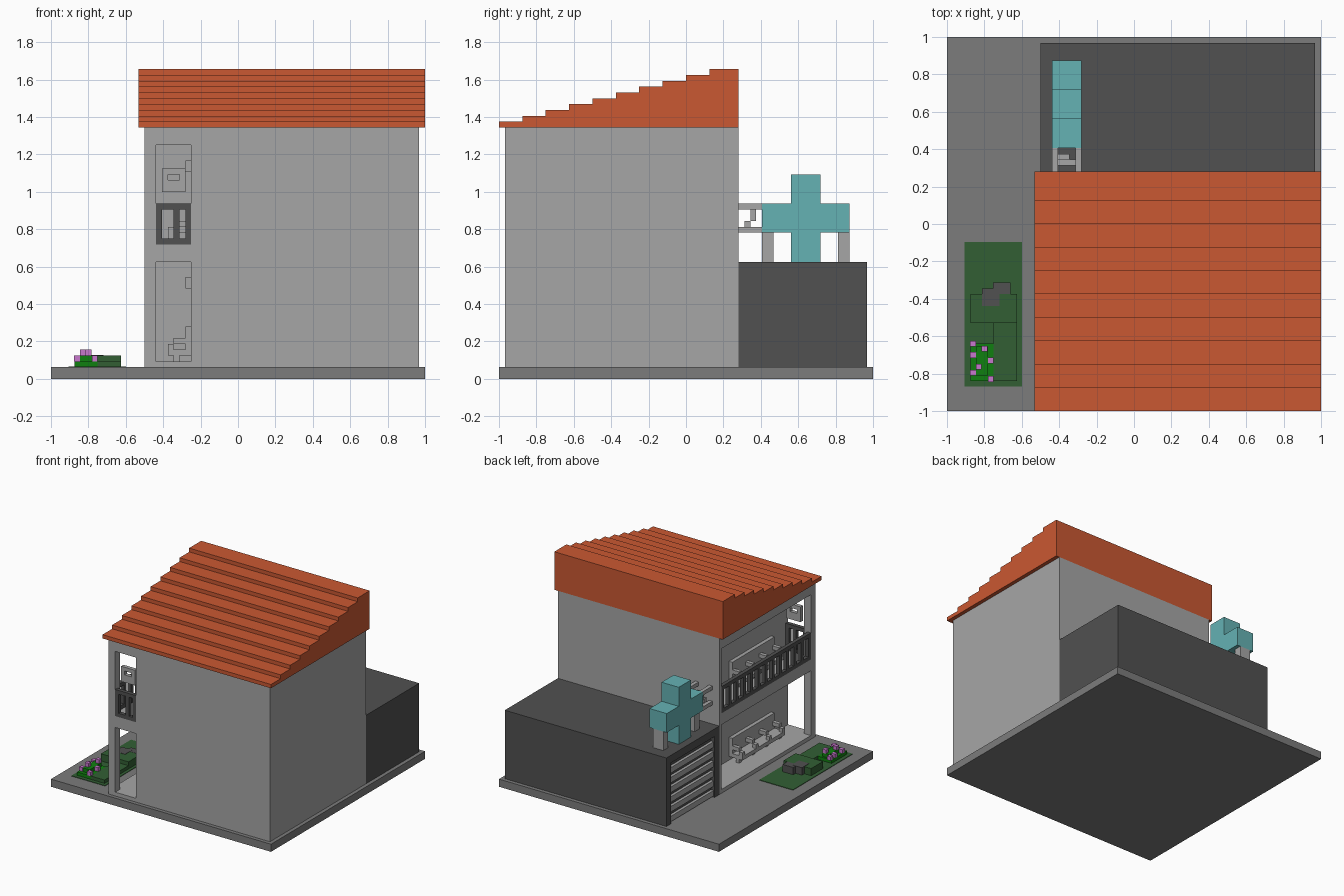
import bpy, bmesh

if "Cube" in bpy.data.objects:
    bpy.data.objects.remove(bpy.data.objects["Cube"])

V = 0.03125  # basic grid step


def mat(name, r, g, b):
    m = bpy.data.materials.new(name)
    m.diffuse_color = (r, g, b, 1)
    m.use_nodes = True
    m.node_tree.nodes["Principled BSDF"].inputs["Base Color"].default_value = m.diffuse_color
    return m


PAVE = mat("paving_gray", .20, .20, .20)
WALL = mat("wall_light_gray", .38, .38, .38)
DARK = mat("dark_gray", .082, .082, .082)
ROOF = mat("roof_orange", .59, .098, .032)
TEAL = mat("sign_teal", .13, .445, .456)
BUSH = mat("bush_dark_green", .032, .114, .034)
LEAF = mat("leaf_bright_green", .005, .216, .005)
PINK = mat("flower_pink", .578, .188, .61)


def finish(name, bm, material):
    bmesh.ops.recalc_face_normals(bm, faces=bm.faces)
    me = bpy.data.meshes.new(name)
    bm.to_mesh(me)
    bm.free()
    me.materials.append(material)
    ob = bpy.data.objects.new(name, me)
    bpy.context.collection.objects.link(ob)
    return ob


def boxes(name, material, *specs):
    """One object made of boxes given as (x0, x1, y0, y1, z0, z1)."""
    bm = bmesh.new()
    for x0, x1, y0, y1, z0, z1 in specs:
        vs = bmesh.ops.create_cube(bm, size=1)["verts"]
        for v in vs:
            v.co = (x0 + (v.co.x + .5) * (x1 - x0),
                    y0 + (v.co.y + .5) * (y1 - y0),
                    z0 + (v.co.z + .5) * (z1 - z0))
    return finish(name, bm, material)


def extrude_x(name, material, profile, x0, x1):
    """Extrude a (y, z) outline along x."""
    bm = bmesh.new()
    f = bm.faces.new([bm.verts.new((x0, y, z)) for y, z in profile])
    r = bmesh.ops.extrude_face_region(bm, geom=[f])
    for v in r["geom"]:
        if isinstance(v, bmesh.types.BMVert):
            v.co.x = x1
    return finish(name, bm, material)


G = 2 * V                      # top of the ground slab
F, B = -.96875, .28125         # front and back of the house
W, E, IN = -.5, .96875, -.25   # west wall, east wall, inner porch wall
PX, PY = W + 2 * V, F + 2 * V  # pillar inner corner
TOP = 1.34375

# Ground slab
boxes("ground_slab", PAVE, (-1, 1, -1, 1, 0, G))

# House body, open porch and balcony on the west side
boxes("house_body", WALL, (IN, E, F, B, G, TOP))
boxes("porch_back_wall", WALL, (W, IN, B - V, B, G, TOP))
boxes("corner_pillar", WALL, (W, PX, F, PY, G, TOP))
for name, z0, z1 in (("porch_floor", G, G + V), ("balcony_floor", .625, .71875),
                     ("porch_ceiling", 1.25, TOP)):
    boxes(name, WALL, (W, IN, F, B - V, z0, z1))

# Stepped roof
prof = [(B, TOP), (-1, TOP)]
for i in range(10):
    y0 = -1 + .125 * i
    y1 = B if i == 9 else y0 + .125
    z = TOP + V * (i + 1)
    prof += [(y0, z), (y1, z)]
extrude_x("stepped_roof", ROOF, prof, W - V, 1)

# Balcony railings
R0, R1 = .71875, .9375
boxes("front_railing", DARK,
      (PX, IN, F, F + V, R0, R0 + V), (PX, IN, F, F + V, R1 - V, R1),
      *[(PX + k * V, PX + (k + 1) * V, F, F + V, R0 + V, R1 - V) for k in (0, 3, 5)])
boxes("side_railing", DARK,
      (W, W + V, PY, B - V, R0, R0 + V), (W, W + V, PY, B - V, R1 - V, R1),
      *[(W, W + V, PY + 3 * k * V, PY + (3 * k + 1) * V, R0 + V, R1 - V)
        for k in range(13)])

# Benches and wall lamps on both floors
for label, z in (("lower", G + V), ("upper", .71875)):
    b0, b1 = -.75, -.2
    parts = [(IN - V, IN, b0, b1, z + 2 * V, z + 6 * V),
             (IN - 4 * V, IN, b0, b1, z + V, z + 2 * V)]
    for k in range(4):
        y = b0 + k * (b1 - b0 - V) / 3
        parts += [(IN - 3 * V, IN - V, y, y + V, z + 3 * V, z + 4 * V),
                  (IN - 4 * V, IN - 3 * V, y, y + V, z + 2 * V, z + 3 * V),
                  (IN - 3 * V, IN - 2 * V, y, y + V, z, z + V)]
    boxes(label + "_bench", WALL, *parts)
    boxes(label + "_wall_lamp", WALL, (IN - V, IN, -.5, -.44, z + .39, z + .45))

# Hanging frame above the front railing
hx0, hx1, hz0, hz1 = -.40625, -.28125, 1.0, 1.125
hy = (F + V, F + 2 * V)
boxes("hanging_frame", WALL,
      (hx0, hx1, *hy, hz0, hz0 + 2 * V), (hx0, hx1, *hy, hz1 - V, hz1),
      (hx0, hx0 + V, *hy, hz0 + 2 * V, hz1 - V), (hx1 - V, hx1, *hy, hz0 + 2 * V, hz1 - V))

# Garage with a recessed slatted door on the west side
GB, GT = .96875, .625
boxes("garage_body", DARK, (W + V, E, B, GB, G, GT))
boxes("garage_door_frame", DARK,
      (W, W + V, B, B + 2 * V, G, GT), (W, W + V, GB - 2 * V, GB, G, GT),
      (W, W + V, B + 2 * V, GB - 2 * V, GT - 2 * V, GT))
boxes("garage_door_slats", WALL,
      *[(W + .008, W + V, B + 2 * V, GB - 2 * V, G + .01 + k * .08, G + .055 + k * .08)
        for k in range(6)])

# Cross sign on the garage roof
cx = (-.4375, -.28125)
ys, zs = (.40625, .5625, .71875, .875), (.625, .78125, .9375, 1.09375)
extrude_x("cross_sign", TEAL,
          [(ys[1], zs[0]), (ys[2], zs[0]), (ys[2], zs[1]), (ys[3], zs[1]),
           (ys[3], zs[2]), (ys[2], zs[2]), (ys[2], zs[3]), (ys[1], zs[3]),
           (ys[1], zs[2]), (ys[0], zs[2]), (ys[0], zs[1]), (ys[1], zs[1])], *cx)
boxes("sign_legs", WALL,
      *[(-.40625, -.3125, y, y + 2 * V, .625, zs[1]) for y in (ys[0], ys[3] - 2 * V)])

# Bracket joining the sign to the house wall
arms = [(x, x + V, B, ys[0], z, z + V)
        for x in (cx[0], cx[1] - V) for z in (zs[1], zs[2] - V)]
boxes("sign_bracket", WALL, *arms,
      (cx[0] + V, cx[1] - V, B + V, B + 2 * V, zs[1] + V, zs[1] + 2 * V),
      (cx[0] + V, cx[1] - 2 * V, B + 2 * V, B + 3 * V, zs[1] + 2 * V, zs[2] - V))

# Garden bed with bushes, rocks and flowers
boxes("garden_lawn", BUSH, (-.906, -.6, -.87, -.095, G, G + .004))
boxes("bushes", BUSH,
      (-.875, -.625, -.53, -.375, G, G + 2 * V),
      (-.75, -.625, -.6875, -.53, G, G + V),
      (-.75, -.625, -.84, -.6875, G, G + V))
boxes("garden_rocks", DARK,
      (-.8125, -.72, -.4375, -.344, G, G + 2 * V + .002),
      (-.755, -.66, -.375, -.3125, G, G + 2 * V + .001))
boxes("flower_bush", LEAF,
      (-.875, -.75, -.84, -.64, G, G + V),
      (-.844, -.781, -.81, -.655, G + V, G + 2 * V))
flowers = ((-.86, -.64, 1), (-.80, -.667, 2), (-.86, -.70, 1), (-.766, -.73, 1),
           (-.83, -.763, 2), (-.86, -.795, 1), (-.766, -.828, 1))
h = V / 2
boxes("flowers", PINK,
      *[(x - h, x + h, y - h, y + h, G + k * V, G + (k + 1) * V) for x, y, k in flowers])
